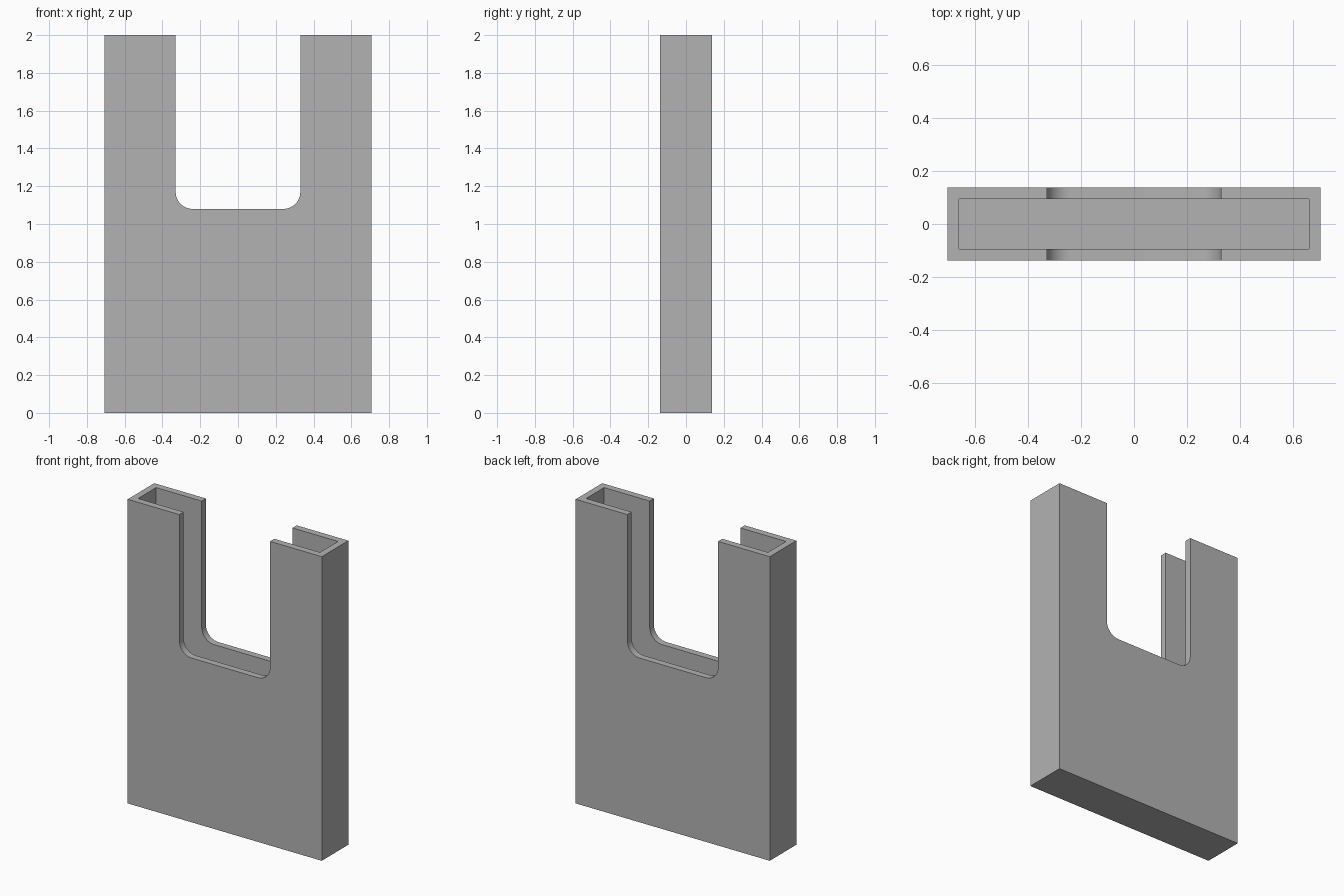
import bpy, bmesh
from math import sin, cos, pi

cube = bpy.data.objects.get("Cube")
if cube:
    bpy.data.objects.remove(cube, do_unlink=True)

HALF_W, HALF_D, HEIGHT, WALL = 0.706, 0.138, 2.0, 0.044
SLOT_HALF, SLOT_Z, RADIUS, STEPS = 0.33, 1.08, 0.09, 12

grey = bpy.data.materials.new("light grey")
grey.use_nodes = True
colour = (0.45, 0.45, 0.45, 1)
grey.diffuse_color = colour
grey.node_tree.nodes["Principled BSDF"].inputs["Base Color"].default_value = colour


def prism(name, outline, half_depth):
    """Extrude an x-z outline symmetrically along y."""
    bm = bmesh.new()
    face = bm.faces.new([bm.verts.new((x, -half_depth, z)) for x, z in outline])
    ext = bmesh.ops.extrude_face_region(bm, geom=[face])
    verts = [v for v in ext["geom"] if isinstance(v, bmesh.types.BMVert)]
    bmesh.ops.translate(bm, verts=verts, vec=(0, 2 * half_depth, 0))
    bmesh.ops.recalc_face_normals(bm, faces=bm.faces)
    mesh = bpy.data.meshes.new(name)
    bm.to_mesh(mesh)
    bm.free()
    mesh.materials.append(grey)
    obj = bpy.data.objects.new(name, mesh)
    bpy.context.collection.objects.link(obj)
    return obj


def rect(half, low, high):
    return [(-half, low), (half, low), (half, high), (-half, high)]


# Outer sleeve block
sleeve = prism("sleeve", rect(HALF_W, 0, HEIGHT), HALF_D)

# Open-topped pocket
pocket = prism("pocket_cutter", rect(HALF_W - WALL, WALL, HEIGHT + 0.2), HALF_D - WALL)

# Thumb notch with rounded lower corners, through front and back walls
arc = [i * pi / 2 / STEPS for i in range(STEPS + 1)]
right = [(SLOT_HALF - RADIUS + RADIUS * sin(a), SLOT_Z + RADIUS - RADIUS * cos(a)) for a in arc]
left = [(-x, z) for x, z in reversed(right)]
top = HEIGHT + 0.3
notch = prism("notch_cutter", right + [(SLOT_HALF, top), (-SLOT_HALF, top)] + left, HALF_D + 0.1)

# Cut, then remove the cutters
bpy.context.view_layer.objects.active = sleeve
for cutter in (pocket, notch):
    cutter.hide_render = True
    mod = sleeve.modifiers.new(cutter.name, "BOOLEAN")
    mod.operation = "DIFFERENCE"
    mod.solver = "EXACT"
    mod.object = cutter
    bpy.ops.object.modifier_apply(modifier=mod.name)
    bpy.data.objects.remove(cutter, do_unlink=True)

bpy.ops.object.select_all(action="DESELECT")
sleeve.select_set(True)
bpy.ops.object.shade_smooth_by_angle(angle=pi / 6)
